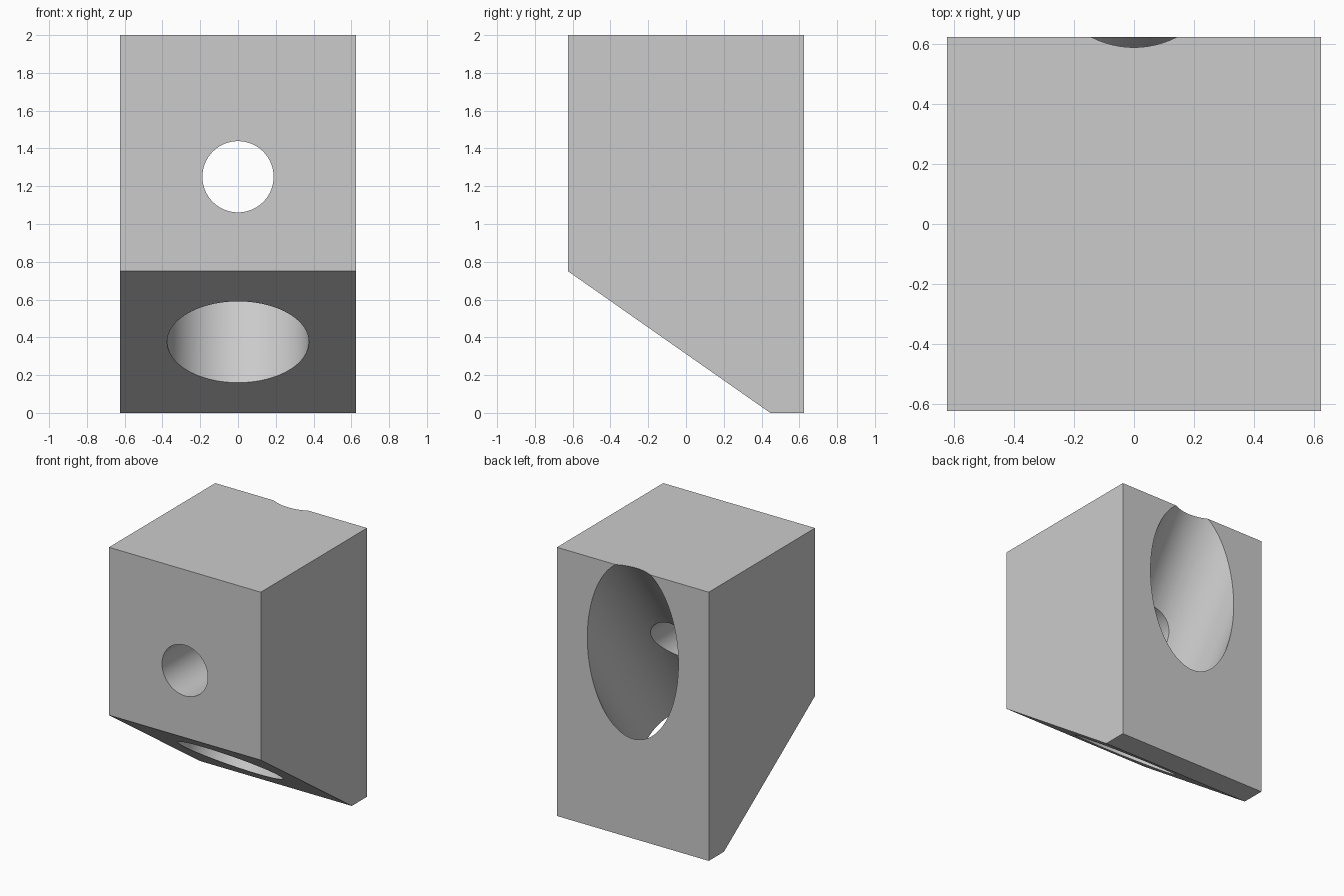
import bpy
import bmesh
import math
from mathutils import Vector

cube = bpy.data.objects.get("Cube")
if cube:
    bpy.data.objects.remove(cube, do_unlink=True)

HALF = 0.625
SLOPE = math.radians(35)

grey = bpy.data.materials.new("plain_grey")
grey.use_nodes = True
colour = (0.6, 0.6, 0.6, 1)
grey.diffuse_color = colour
grey.node_tree.nodes["Principled BSDF"].inputs["Base Color"].default_value = colour

# Block: side profile with a sloped underside, extruded across x
profile = [(-HALF, 2), (-HALF, 0.75), (0.446, 0), (HALF, 0), (HALF, 2)]
bm = bmesh.new()
side = bm.faces.new([bm.verts.new((-HALF, y, z)) for y, z in profile])
extruded = bmesh.ops.extrude_face_region(bm, geom=[side])["geom"]
moved = [v for v in extruded if isinstance(v, bmesh.types.BMVert)]
bmesh.ops.translate(bm, vec=(2 * HALF, 0, 0), verts=moved)
bmesh.ops.recalc_face_normals(bm, faces=bm.faces)
mesh = bpy.data.meshes.new("block")
bm.to_mesh(mesh)
bm.free()
block = bpy.data.objects.new("block", mesh)
bpy.context.collection.objects.link(block)
mesh.materials.append(grey)


def drill(name, point, direction, radius):
    """Cut a round hole through the block along a line."""
    bpy.ops.mesh.primitive_cylinder_add(vertices=96, radius=radius, depth=6, location=point)
    cutter = bpy.context.object
    cutter.name = name
    cutter.rotation_euler = Vector(direction).to_track_quat("Z", "X").to_euler()
    cutter.hide_render = True
    cutter.data.materials.append(grey)
    bpy.ops.object.select_all(action="DESELECT")
    block.select_set(True)
    bpy.context.view_layer.objects.active = block
    cut = block.modifiers.new(name, "BOOLEAN")
    cut.operation = "DIFFERENCE"
    cut.solver = "EXACT"
    cut.object = cutter
    bpy.ops.object.modifier_apply(modifier=cut.name)
    bpy.data.objects.remove(cutter, do_unlink=True)


# Wide bore square to the sloped face, leaving through the back
drill("wide_bore", (0, -0.09, 0.375), (0, math.sin(SLOPE), math.cos(SLOPE)), 0.375)
# Narrow bore straight from front to back
drill("narrow_bore", (0, 0, 1.25), (0, 1, 0), 0.1885)

bpy.ops.object.shade_smooth_by_angle(angle=math.radians(30))
